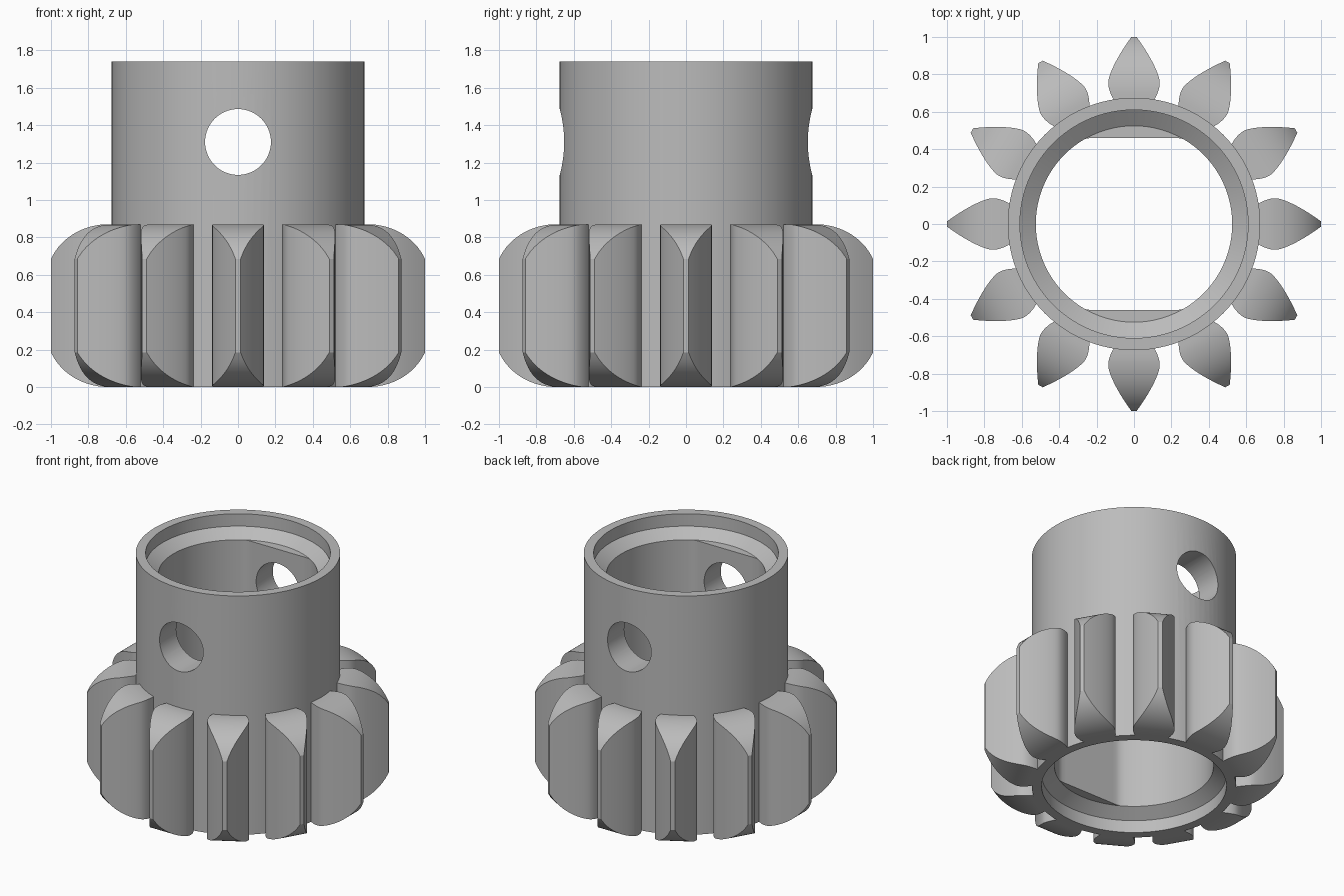
import bpy, bmesh, math
from mathutils import Matrix

cube = bpy.data.objects.get("Cube")
if cube:
    bpy.data.objects.remove(cube, do_unlink=True)

SEGMENTS = 96
HUB_R, HUB_H = 0.675, 1.74
RECESS_R, BORE_R, FLAT_Y = 0.61, 0.525, 0.46
TEETH, GEAR_H = 12, 0.87

steel = bpy.data.materials.new("steel_grey")
steel.use_nodes = True
steel.diffuse_color = (0.5, 0.5, 0.5, 1)
steel.node_tree.nodes["Principled BSDF"].inputs["Base Color"].default_value = (0.5, 0.5, 0.5, 1)


def finish(name, bm):
    """Turn a bmesh into a named object with outward normals."""
    bmesh.ops.remove_doubles(bm, verts=bm.verts, dist=1e-5)
    bmesh.ops.recalc_face_normals(bm, faces=bm.faces)
    mesh = bpy.data.meshes.new(name)
    bm.to_mesh(mesh)
    bm.free()
    mesh.materials.append(steel)
    obj = bpy.data.objects.new(name, mesh)
    bpy.context.collection.objects.link(obj)
    return obj


def shade(obj):
    bpy.ops.object.select_all(action='DESELECT')
    obj.select_set(True)
    bpy.context.view_layer.objects.active = obj
    bpy.ops.object.shade_smooth_by_angle(angle=math.radians(25))


def skin(bm, rings):
    """Join consecutive closed rings with quads."""
    for a, b in zip(rings, rings[1:]):
        n = len(a)
        for i in range(n):
            j = (i + 1) % n
            bm.faces.new((a[i], a[j], b[j], b[i]))


# Hub: a tube with stepped, chamfered ends and a bore with two flats
def ring(bm, radius, z, limit=9):
    verts = []
    for i in range(SEGMENTS):
        a = math.tau * i / SEGMENTS
        y = max(-limit, min(limit, radius * math.sin(a)))
        verts.append(bm.verts.new((radius * math.cos(a), y, z)))
    return verts


bm = bmesh.new()
inner = [(RECESS_R, 0), (RECESS_R, 0.09), (BORE_R, 0.15), (BORE_R, 0.15, FLAT_Y)]
rings = [ring(bm, HUB_R, 0), ring(bm, HUB_R, HUB_H)]
rings += [ring(bm, p[0], HUB_H - p[1], *p[2:]) for p in inner]
rings += [ring(bm, *p) for p in reversed(inner)]
skin(bm, rings + rings[:1])
bmesh.ops.dissolve_degenerate(bm, dist=1e-5, edges=bm.edges)
hub = finish("hub", bm)

# Cross hole through the front and back walls
bm = bmesh.new()
bmesh.ops.create_cone(bm, cap_ends=True, segments=64, radius1=0.176, radius2=0.176, depth=2,
                      matrix=Matrix.Translation((0, 0, 1.31)) @ Matrix.Rotation(math.pi / 2, 4, 'X'))
cutter = finish("cross_hole_cutter", bm)
cutter.hide_render = True
cutter.hide_set(True)
cut = hub.modifiers.new("cross_hole", 'BOOLEAN')
cut.operation = 'DIFFERENCE'
cut.solver = 'EXACT'
cut.object = cutter
bpy.context.view_layer.objects.active = hub
hub.select_set(True)
bpy.ops.object.modifier_apply(modifier=cut.name)
bpy.data.objects.remove(cutter, do_unlink=True)
shade(hub)


# Teeth: bulging flanks that narrow to a thin tip, with rounded ends
def half_width(r):
    if r < 0.76:
        return 0.138 - 0.033 * ((0.76 - r) / 0.1) ** 2
    return 0.138 - 0.124 * ((r - 0.76) / 0.24) ** 1.4


def end_drop(r):
    """How far the rounded tooth end lies below the flat end."""
    s = max(0, r - 0.71)
    return 0.32 - math.sqrt(0.32 ** 2 - min(s, 0.29) ** 2)


bm = bmesh.new()
steps = 18
for k in range(TEETH):
    turn = Matrix.Rotation(math.tau * k / TEETH, 4, 'Z')
    sections = []
    for i in range(steps + 1):
        r = 0.655 + 0.345 * i / steps
        w = half_width(r)
        d = end_drop(math.hypot(r, w))
        corners = [(r, -w, d), (r, w, d), (r, w, GEAR_H - d), (r, -w, GEAR_H - d)]
        sections.append([bm.verts.new(turn @ Matrix.Translation(c).translation) for c in corners])
    skin(bm, sections)
    bm.faces.new(sections[0])
    bm.faces.new(sections[-1])
shade(finish("gear_teeth", bm))
